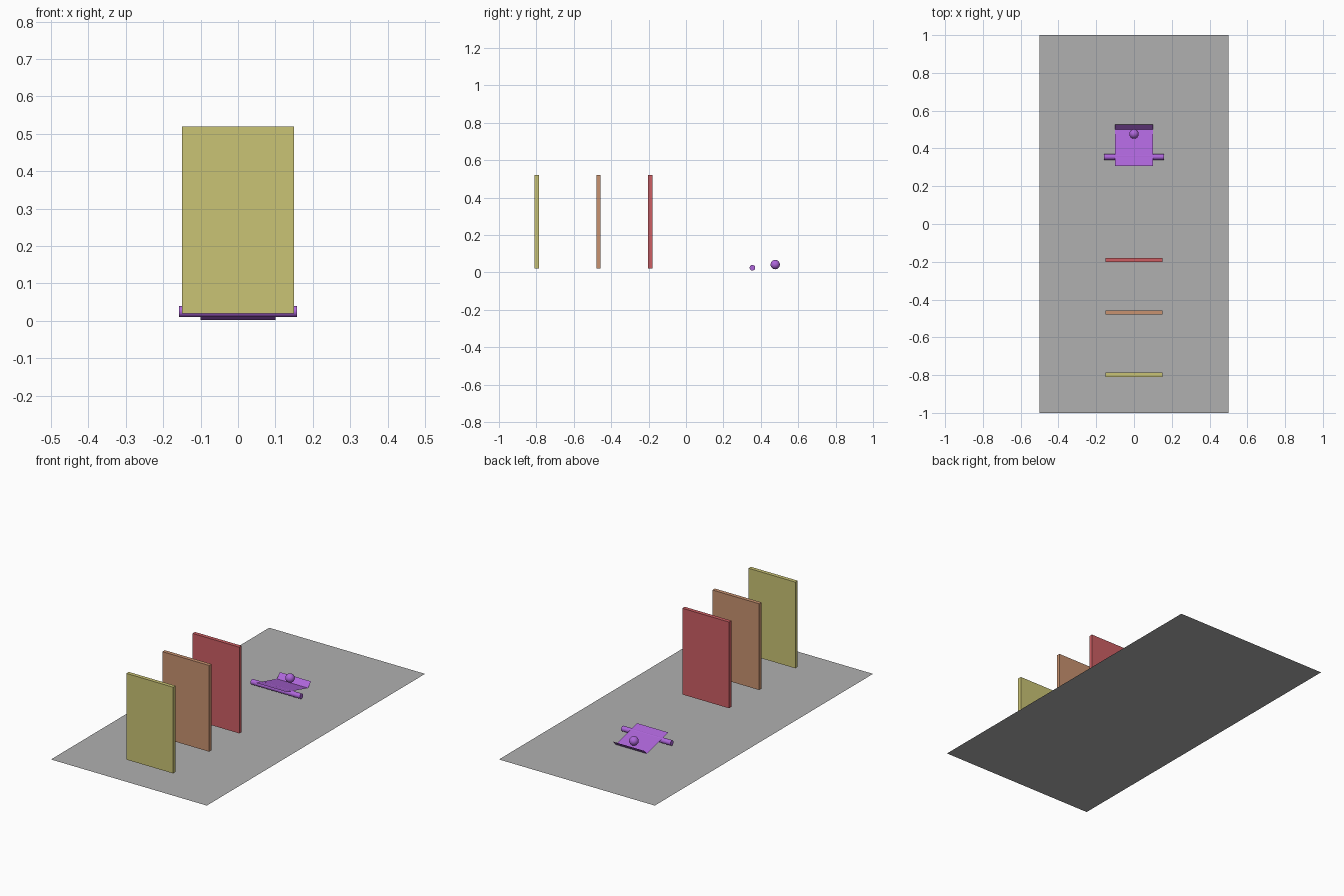
import bpy, math

if "Cube" in bpy.data.objects:
    bpy.data.objects.remove(bpy.data.objects["Cube"])


def material(name, rgb):
    # sRGB 0-255 to linear
    def lin(c):
        c /= 255
        return c / 12.92 if c <= 0.04045 else ((c + 0.055) / 1.055) ** 2.4
    m = bpy.data.materials.new(name)
    m.diffuse_color = (*[lin(c) for c in rgb], 1)
    m.use_nodes = True
    m.node_tree.nodes["Principled BSDF"].inputs["Base Color"].default_value = m.diffuse_color
    return m


GREY = material("grey", (176, 176, 176))
PURPLE = material("purple", (174, 102, 218))
RED = material("red", (205, 95, 100))
ORANGE = material("orange", (200, 146, 112))
YELLOW = material("yellow", (202, 195, 117))


def finish(name, mat, smooth=False):
    ob = bpy.context.object
    ob.name = ob.data.name = name
    ob.data.materials.append(mat)
    if smooth:
        bpy.ops.object.shade_smooth_by_angle(angle=math.radians(40))
    return ob


def sheet(name, mat, half_width, y0, z0, y1, z1):
    # single-sided sheet spanning x, running from (y0, z0) back to (y1, z1)
    w = half_width
    me = bpy.data.meshes.new(name)
    me.from_pydata([(-w, y0, z0), (w, y0, z0), (w, y1, z1), (-w, y1, z1)], [], [(0, 1, 2, 3)])
    me.materials.append(mat)
    ob = bpy.data.objects.new(name, me)
    bpy.context.collection.objects.link(ob)


# Floor
sheet("floor", GREY, 0.5, -1, 0, 1, 0)

# Three upright panels
for name, mat, y in (("red_panel", RED, -0.191), ("orange_panel", ORANGE, -0.468),
                     ("yellow_panel", YELLOW, -0.798)):
    bpy.ops.mesh.primitive_cube_add(size=1, location=(0, y, 0.27))
    bpy.context.object.scale = (0.3, 0.022, 0.5)
    bpy.ops.object.transform_apply(location=False, rotation=False, scale=True)
    finish(name, mat)

# Catapult: tilted plate resting on the axle, with a turned-up lip
sheet("tilted_plate", PURPLE, 0.1, 0.306, 0.0525, 0.499, 0.002)
sheet("back_lip", PURPLE, 0.1, 0.499, 0.002, 0.527, 0.03)

# Axle
bpy.ops.mesh.primitive_cylinder_add(vertices=32, radius=0.015, depth=0.316,
                                    location=(0, 0.355, 0.025),
                                    rotation=(0, math.pi / 2, 0))
finish("axle", PURPLE, True)

# Ball
bpy.ops.mesh.primitive_uv_sphere_add(segments=32, ring_count=16, radius=0.025,
                                     location=(0, 0.477, 0.042))
finish("ball", PURPLE, True)
